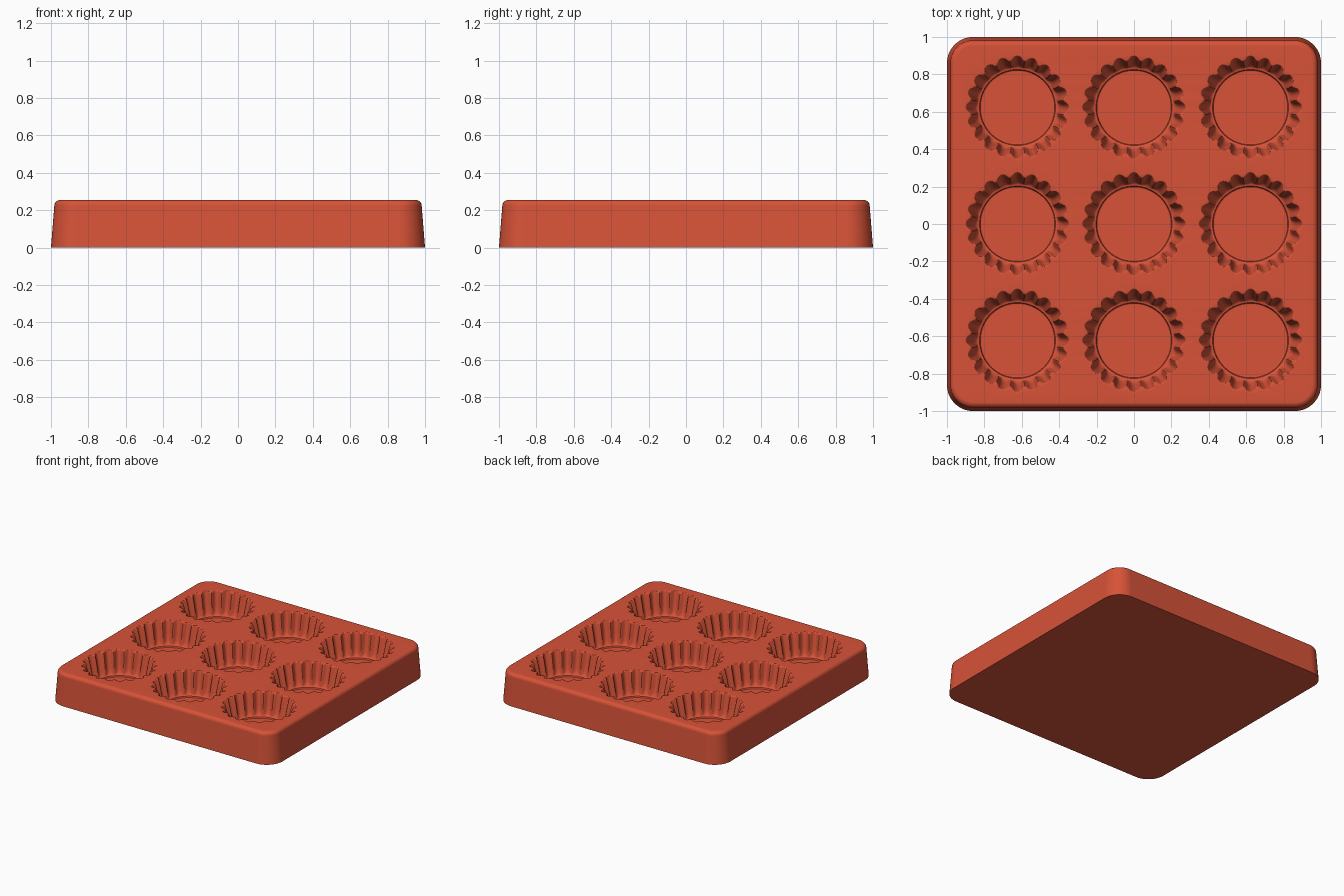
import bpy
import bmesh
import math

default = bpy.data.objects.get("Cube")
if default:
    bpy.data.objects.remove(default, do_unlink=True)

HEIGHT = 0.254
SPACING = 0.623
FLUTES = 20
STEPS = FLUTES * 10

# Baked-clay red silicone
red = bpy.data.materials.new("terracotta_red")
red.use_nodes = True
color = (0.68, 0.085, 0.039, 1)
red.diffuse_color = color
red.node_tree.nodes["Principled BSDF"].inputs["Base Color"].default_value = color


def rounded_square(half, radius, segments=12):
    """Outline of a square with rounded corners."""
    points = []
    for corner in range(4):
        middle = math.pi / 4 + corner * math.pi / 2
        cx = math.copysign(half - radius, math.cos(middle))
        cy = math.copysign(half - radius, math.sin(middle))
        for i in range(segments + 1):
            a = (corner + i / segments) * math.pi / 2
            points.append((cx + radius * math.cos(a), cy + radius * math.sin(a)))
    return points


def fluted_circle(cx, cy, radius, depth):
    """Outline of a circle with rounded outward lobes."""
    points = []
    for i in range(STEPS):
        a = math.tau * i / STEPS
        wave = math.cos(FLUTES * a) - 0.15 * math.cos(2 * FLUTES * a)
        r = radius + depth * wave
        points.append((cx + r * math.cos(a), cy + r * math.sin(a)))
    return points


def add_ring(bm, outline, z):
    return [bm.verts.new((x, y, z)) for x, y in outline]


def bridge(bm, a, b):
    for i in range(len(a)):
        j = (i + 1) % len(a)
        bm.faces.new((a[i], a[j], b[j], b[i]))


def loft(bm, rings):
    for a, b in zip(rings, rings[1:]):
        bridge(bm, a, b)


def ring_edges(bm, ring):
    return [bm.edges.get((ring[i - 1], ring[i])) for i in range(len(ring))]


bm = bmesh.new()

# Tapered outer wall with a rounded top edge
FILLET = 0.03
wall = [add_ring(bm, rounded_square(1.0, 0.14), 0)]
for i in range(7):
    a = i / 6 * math.pi / 2
    inset = 0.018 + FILLET * (1 - math.cos(a))
    z = HEIGHT - FILLET + FILLET * math.sin(a)
    wall.append(add_ring(bm, rounded_square(1 - inset, 0.14 - inset), z))
loft(bm, wall)
bm.faces.new(wall[0])
top_edges = ring_edges(bm, wall[-1])

# Cup profile: mean radius, height, flute depth
cup_profile = [
    (0.269, HEIGHT, 0.013),
    (0.264, HEIGHT - 0.003, 0.013),
    (0.261, HEIGHT - 0.010, 0.013),
    (0.250, 0.20, 0.013),
    (0.239, 0.15, 0.012),
    (0.229, 0.11, 0.010),
    (0.223, 0.09, 0.006),
    (0.217, 0.079, 0.002),
    (0.211, 0.075, 0),
    (0.203, 0.074, 0),
    (0.199, 0.064, 0),
    (0.191, 0.060, 0),
]
for column in (-1, 0, 1):
    for row in (-1, 0, 1):
        rings = [
            add_ring(bm, fluted_circle(column * SPACING, row * SPACING, r, d), z)
            for r, z, d in cup_profile
        ]
        loft(bm, rings)
        bm.faces.new(rings[-1])
        top_edges += ring_edges(bm, rings[0])

# Flat top surface around the cups
bmesh.ops.triangle_fill(bm, edges=top_edges, use_beauty=True, normal=(0, 0, 1))
bmesh.ops.recalc_face_normals(bm, faces=bm.faces)

mesh = bpy.data.meshes.new("fluted_baking_mould")
bm.to_mesh(mesh)
bm.free()
mesh.materials.append(red)
mould = bpy.data.objects.new("fluted_baking_mould", mesh)
bpy.context.collection.objects.link(mould)

# Smooth shading that keeps the large faces flat
bpy.ops.object.select_all(action="DESELECT")
mould.select_set(True)
bpy.context.view_layer.objects.active = mould
bpy.ops.object.shade_smooth_by_angle(angle=math.radians(40))
weighted = mould.modifiers.new("flat_top_normals", "WEIGHTED_NORMAL")
weighted.keep_sharp = True
